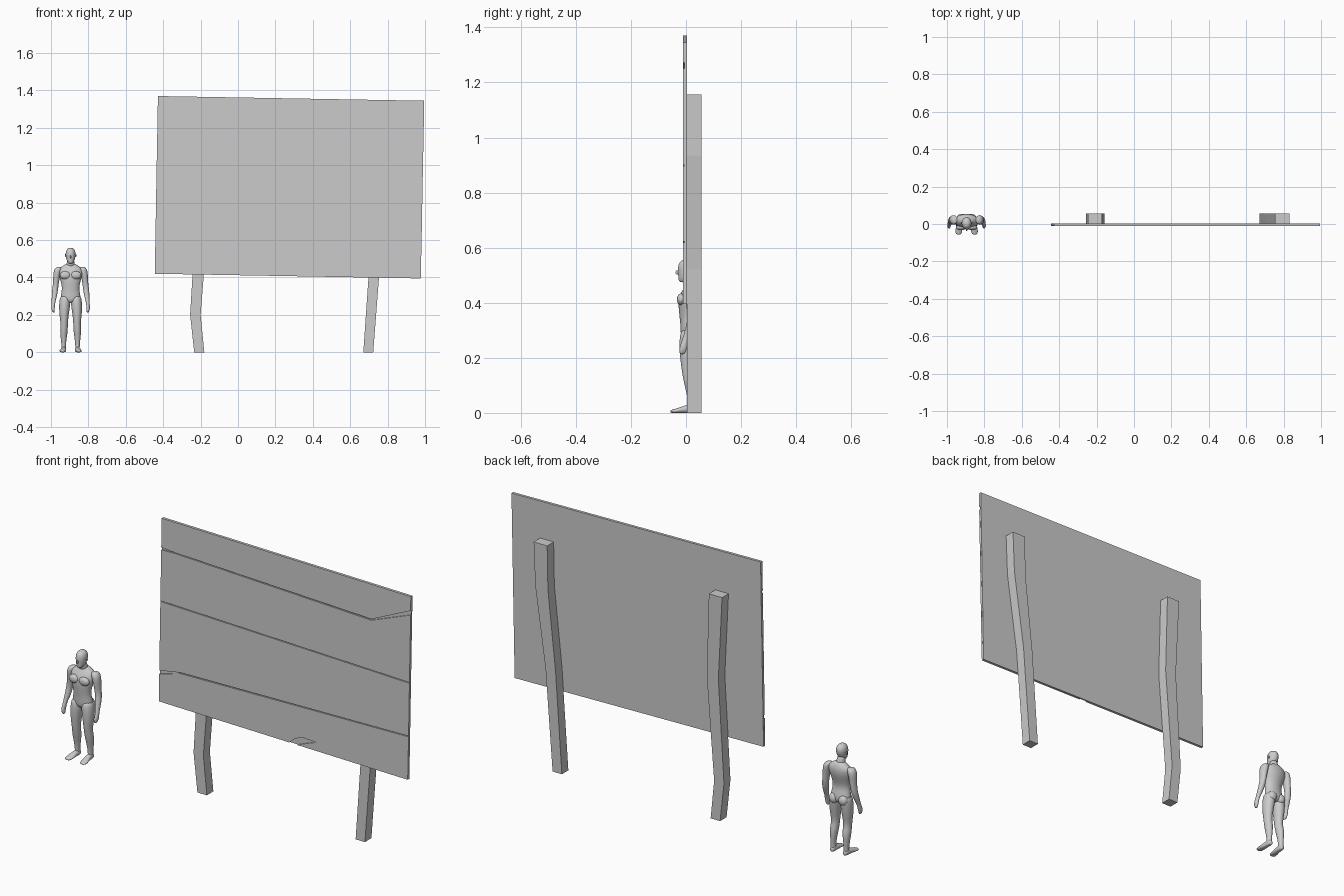
import bpy, bmesh, math
from mathutils import Matrix


def finish(name, bm, smooth=False):
    bmesh.ops.recalc_face_normals(bm, faces=bm.faces)
    for f in bm.faces:
        f.smooth = smooth
    me = bpy.data.meshes.new(name)
    bm.to_mesh(me)
    bm.free()
    ob = bpy.data.objects.new(name, me)
    bpy.context.collection.objects.link(ob)
    if smooth:
        ob.modifiers.new("round", 'SUBSURF').levels = 2
        ob.modifiers["round"].render_levels = 2
    return ob


def slab(name, pts, y0, y1):
    """Front outline (x, z) extruded from y0 to y1."""
    bm = bmesh.new()
    a = [bm.verts.new((x, y0, z)) for x, z in pts]
    b = [bm.verts.new((x, y1, z)) for x, z in pts]
    bm.faces.new(a)
    bm.faces.new(b[::-1])
    for i in range(len(a)):
        j = (i + 1) % len(a)
        bm.faces.new((a[i], a[j], b[j], b[i]))
    return finish(name, bm)


PX = -0.895  # figure's centre


def loft(name, rings, side=1, along_y=False, n=12):
    """Elliptical rings (x, y, z, rx, r2) joined into a smooth tube."""
    bm = bmesh.new()
    loops = []
    for x, y, z, rx, r2 in rings:
        lp = []
        for i in range(n):
            t = 2 * math.pi * i / n
            c, s = rx * 1.04 * math.cos(t), r2 * 1.04 * math.sin(t)
            lp.append(bm.verts.new((PX + side * (x + c),
                                    y + (0 if along_y else s),
                                    max(0, z + (s if along_y else 0)))))
        loops.append(lp)
    for p, q in zip(loops, loops[1:]):
        for i in range(n):
            j = (i + 1) % n
            bm.faces.new((p[i], p[j], q[j], q[i]))
    bm.faces.new(loops[0])
    bm.faces.new(loops[-1])
    return finish(name, bm, True)


def blob(name, x, y, z, rx, ry, rz):
    bm = bmesh.new()
    bmesh.ops.create_uvsphere(bm, u_segments=12, v_segments=8, radius=1,
                              matrix=Matrix.Translation((PX + x, y, z)) @ Matrix.Diagonal((rx, ry, rz, 1)))
    return finish(name, bm, True)


# backing panel
slab("board_back", [(-.445, .42), (.977, .395), (.995, 1.345), (-.428, 1.37)], -.005, .003)

# four front planks with thin seams, split ends and a chipped lower edge
planks = [
    [(-.428, 1.37), (.995, 1.345), (.994, 1.272), (.77, 1.169), (-.35, 1.212), (-.431, 1.218)],
    [(-.431, 1.206), (-.35, 1.208), (.77, 1.163), (.994, 1.25), (.987, .9), (-.436, .942)],
    [(-.436, .938), (.987, .896), (.982, .622), (-.32, .601), (-.442, .58)],
    [(-.443, .562), (-.32, .596), (.982, .618), (.977, .395), (.46, .404), (.455, .448),
     (.375, .452), (.335, .436), (.30, .41), (-.445, .42)],
]
planks[3] = planks[3][:4] + [(.345, .406), (.40, .428), (.455, .448), (.375, .452),
                             (.335, .436), (.30, .407), (-.445, .42)]
for i, p in enumerate(planks):
    slab(f"plank_{i + 1}", p, -.011, -.005)

# crooked posts: (z, left x, right x)
posts = {
    "left_post": [(0, -.234, -.18), (.2, -.256, -.2), (.73, -.224, -.158), (1.157, -.245, -.17)],
    "right_post": [(0, .67, .723), (.52, .706, .763), (.935, .75, .822), (1.157, .754, .831)],
}
for name, prof in posts.items():
    slab(name, [(a, z) for z, a, b in prof] + [(b, z) for z, a, b in prof[::-1]], .003, .056)

# scale figure: torso and head
loft("torso", [(0, .014, .262, .03, .026), (0, .015, .285, .056, .035), (0, .012, .315, .05, .032),
               (0, .006, .345, .045, .029), (0, .008, .38, .053, .035), (0, .013, .415, .064, .041),
               (0, .02, .445, .066, .034), (0, .023, .462, .042, .024), (0, .02, .475, .022, .02)])
loft("neck", [(0, .02, .455, .026, .024), (0, .014, .475, .02, .02), (0, .008, .505, .019, .021)])
loft("head", [(0, -.014, .474, .008, .008), (0, -.01, .481, .015, .017), (0, 0, .496, .023, .028),
              (0, .003, .515, .026, .033), (0, .005, .535, .027, .034), (0, .005, .551, .02, .026),
              (0, .005, .559, .009, .012)])
blob("nose", 0, -.031, .51, .004, .008, .008)

# mirrored limbs
for tag, s in (("left", 1), ("right", -1)):
    blob(tag + "_chest_muscle", s * .029, -.018, .412, .03, .016, .022)
    blob(tag + "_buttock", s * .027, .034, .282, .026, .022, .027)
    blob(tag + "_ear", s * .028, .006, .517, .003, .006, .009)
    loft(tag + "_arm", [(.06, .022, .458, .014, .016), (.069, .022, .442, .021, .027),
                        (.075, .022, .405, .018, .023), (.079, .024, .365, .015, .019),
                        (.083, .022, .335, .016, .017), (.087, .012, .3, .014, .016),
                        (.092, -.002, .265, .009, .011), (.094, -.008, .245, .010, .014),
                        (.094, -.012, .225, .008, .013), (.09, -.014, .212, .005, .008)], s)
    loft(tag + "_leg", [(.03, .013, .305, .022, .028), (.03, .013, .28, .03, .036),
                        (.033, .01, .24, .029, .034), (.035, .008, .195, .024, .029),
                        (.034, .007, .152, .019, .022), (.036, .016, .115, .021, .025),
                        (.037, .021, .07, .015, .018), (.037, .022, .03, .011, .014),
                        (.037, .022, .008, .013, .016)], s)
    loft(tag + "_foot", [(.037, .041, .012, .009, .011), (.037, .028, .015, .014, .016),
                         (.038, .0, .014, .014, .015), (.041, -.025, .009, .018, .010),
                         (.043, -.045, .006, .018, .007), (.043, -.057, .005, .012, .005)],
         s, along_y=True)
